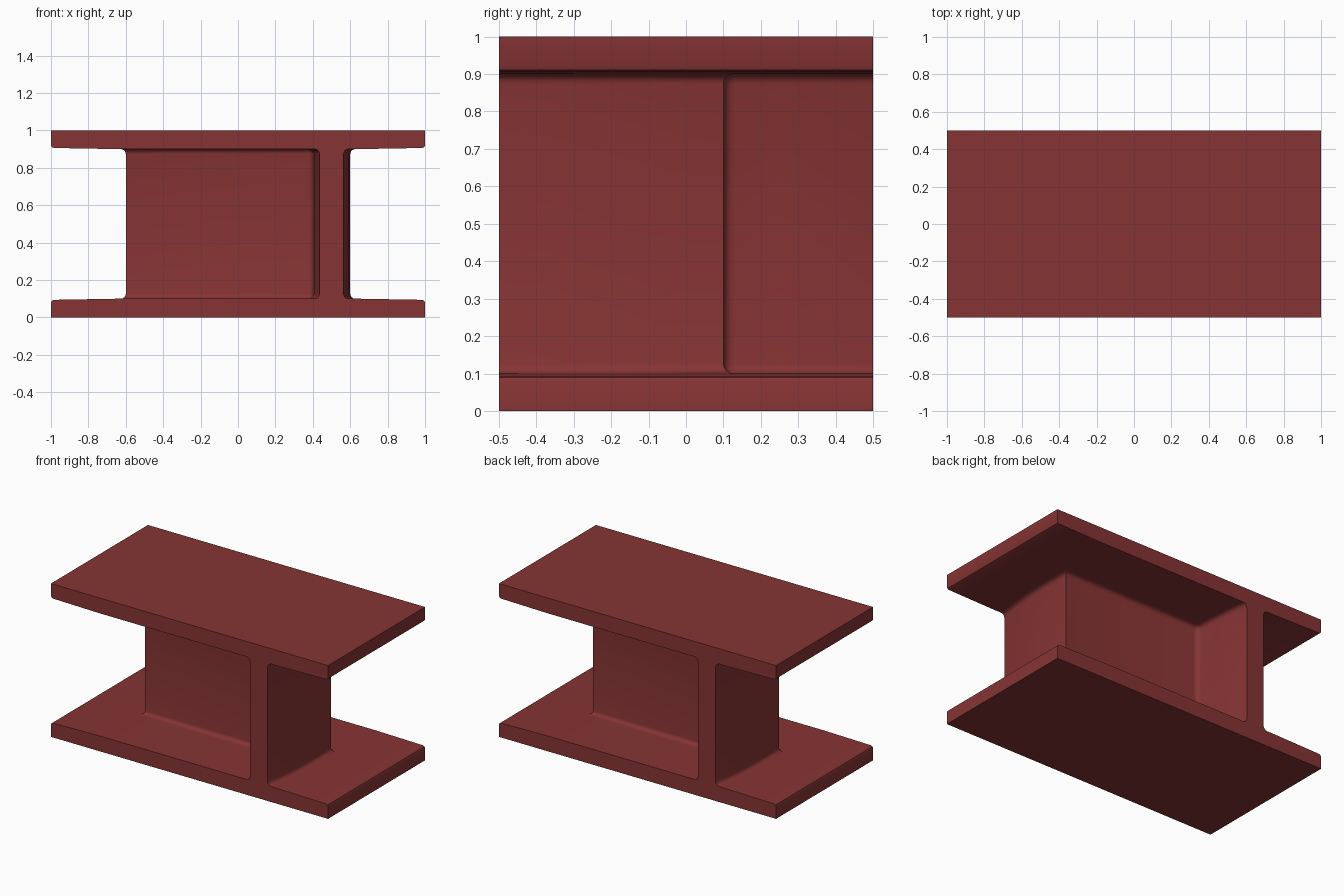
import bpy, bmesh, math
from mathutils import Vector

if "Cube" in bpy.data.objects:
    bpy.data.objects.remove(bpy.data.objects["Cube"])

red = bpy.data.materials.new("dark_red")
red.diffuse_color = (0.24, 0.034, 0.034, 1)
red.use_nodes = True
red.node_tree.nodes["Principled BSDF"].inputs["Base Color"].default_value = red.diffuse_color


def finish(bm, name, angle=35):
    bmesh.ops.recalc_face_normals(bm, faces=bm.faces)
    mesh = bpy.data.meshes.new(name)
    bm.to_mesh(mesh)
    bm.free()
    ob = bpy.data.objects.new(name, mesh)
    bpy.context.collection.objects.link(ob)
    mesh.materials.append(red)
    bpy.ops.object.select_all(action='DESELECT')
    bpy.context.view_layer.objects.active = ob
    ob.select_set(True)
    bpy.ops.object.shade_smooth_by_angle(angle=math.radians(angle))
    return ob


def plate(name, flip):
    # flange section in xz: slightly sloped inner side with rounded ends
    half = [(1, 0), (1, 0.08), (0.996, 0.089), (0.985, 0.094), (0.65, 0.1)]
    profile = half + [(-x, z) for x, z in reversed(half)]
    bm = bmesh.new()
    verts = [bm.verts.new((x, -0.5, 1 - z if flip else z)) for x, z in profile]
    face = bm.faces.new(verts)
    out = bmesh.ops.extrude_face_region(bm, geom=[face])
    moved = [v for v in out["geom"] if isinstance(v, bmesh.types.BMVert)]
    bmesh.ops.translate(bm, verts=moved, vec=(0, 1, 0))
    return finish(bm, name)


def offset(points, d):
    # push the outline outward, keeping the open ends flush with the plates
    result = []
    n = len(points)
    for i, p in enumerate(points):
        normals = []
        for a, b in ((points[i - 1], p), (p, points[(i + 1) % n])):
            e = (b - a).normalized()
            normals.append(Vector((e.y, -e.x)))
        n1, n2 = normals
        if abs(p.y) > 0.499:
            side = n1 if abs(n1.x) > abs(n2.x) else n2
            result.append(p + Vector((math.copysign(d, side.x), 0)))
        else:
            result.append(p + (n1 + n2) * d / (1 + n1.dot(n2)))
    return result


def web():
    # half of the Z-shaped plan outline; the other half is turned 180 degrees
    half = [(0.564, -0.5), (0.58, -0.4), (0.594, -0.25), (0.6, -0.1), (0.6, 0.1),
            (-0.37, 0.1)]
    half += [(-0.37 - 0.03 * math.sin(a), 0.13 - 0.03 * math.cos(a))
             for a in (math.pi / 8, math.pi / 4, math.pi * 3 / 8)]
    half += [(-0.4, 0.13), (-0.406, 0.25), (-0.42, 0.4), (-0.436, 0.5)]
    outline = [Vector(p) for p in half] + [Vector((-x, -y)) for x, y in half]

    # fillet layers where the web meets both plates
    r = 0.027
    low = [(0.1 + r * (1 - math.cos(a)), r * (1 - math.sin(a)))
           for a in (i * math.pi / 8 for i in range(5))]
    layers = low + [(1 - z, d) for z, d in reversed(low)]

    bm = bmesh.new()
    rings = [[bm.verts.new((p.x, p.y, z)) for p in offset(outline, d)]
             for z, d in layers]
    n = len(outline)
    for a, b in zip(rings, rings[1:]):
        for i in range(n):
            j = (i + 1) % n
            bm.faces.new((a[i], a[j], b[j], b[i]))
    return finish(bm, "z_shaped_web")


plate("bottom_plate", False)
plate("top_plate", True)
web()
